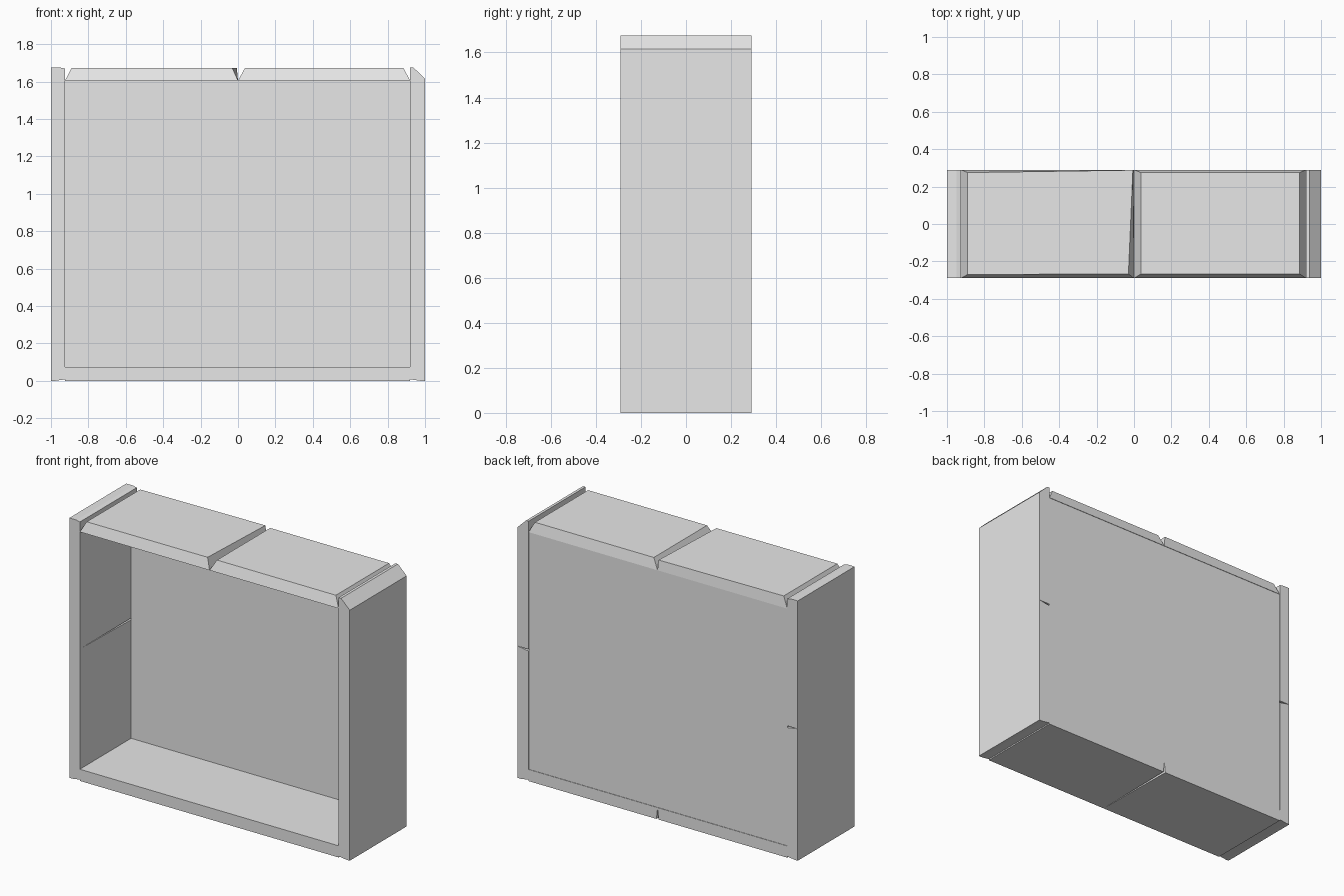
import bpy
import bmesh

if "Cube" in bpy.data.objects:
    bpy.data.objects.remove(bpy.data.objects["Cube"], do_unlink=True)

# One plain grey for every board
grey = bpy.data.materials.new("plain grey")
grey.use_nodes = True
grey.diffuse_color = (0.8, 0.8, 0.8, 1)
grey.node_tree.nodes["Principled BSDF"].inputs["Base Color"].default_value = (0.8, 0.8, 0.8, 1)

D = 0.29             # half depth
LEFT, RIGHT = 0.92, -0.925   # inner faces of the side boards
FLOOR, CEIL, TOP = 0.075, 1.605, 1.675
SEAM = 0.85


def finish(name, bm):
    bmesh.ops.recalc_face_normals(bm, faces=bm.faces)
    mesh = bpy.data.meshes.new(name)
    bm.to_mesh(mesh)
    bm.free()
    mesh.materials.append(grey)
    obj = bpy.data.objects.new(name, mesh)
    bpy.context.collection.objects.link(obj)
    return obj


def loft(name, a, b):
    """Solid between two outlines with matching corners."""
    bm = bmesh.new()
    va = [bm.verts.new(p) for p in a]
    vb = [bm.verts.new(p) for p in b]
    bm.faces.new(va)
    bm.faces.new(list(reversed(vb)))
    n = len(va)
    for i in range(n):
        j = (i + 1) % n
        bm.faces.new((va[i], vb[i], vb[j], va[j]))
    return finish(name, bm)


def rect(x0, x1, y0, y1, z):
    return [(x0, y0, z), (x1, y0, z), (x1, y1, z), (x0, y1, z)]


def upright(name, front, back):
    """Board lofted from a front xz outline to a back xz outline."""
    return loft(name, [(x, -D, z) for x, z in front], [(x, D, z) for x, z in back])


# Side boards, each in two lengths with a fine seam opening at the back
for side, inner, outer in (("left", LEFT, 1.0), ("right", RIGHT, -1.0)):
    mid = inner * 0.3 + outer * 0.7
    low = [(inner, 0.008), (mid, 0), (outer, 0)]
    upright(side + "_lower_board",
            low + [(outer, SEAM), (inner, SEAM)],
            low + [(outer, SEAM), (inner, SEAM - 0.012)])
    if side == "left":
        cap = [(outer, 1.615), (0.938, TOP), (inner, TOP)]
    else:
        cap = [(outer, TOP), (-0.95, TOP), (inner, TOP - 0.006)]
    outline = [(inner, SEAM), (outer, SEAM)] + cap
    upright(side + "_upper_board", outline, outline)

# Bottom boards meeting at a small notch at the back
for side, end in (("left", LEFT), ("right", RIGHT)):
    s = 1 if end > 0 else -1
    upright(side + "_bottom_board",
            [(0, 0), (end, 0), (end, FLOOR), (0, FLOOR)],
            [(s * 0.008, 0), (end, 0), (end, FLOOR), (0, FLOOR)])

# Back panel set between the boards
loft("back_panel", rect(RIGHT, LEFT, 0.232, 0.287, FLOOR),
     rect(RIGHT, LEFT, 0.232, 0.287, CEIL))

# Top boards with sloped edges, the right one slightly skewed
loft("left_top_board", rect(0, LEFT, -D, D, CEIL),
     rect(0.037, 0.885, -0.267, 0.275, TOP - 0.003))
loft("right_top_board", rect(RIGHT, 0, -D, D, CEIL),
     [(-0.89, -0.27, TOP - 0.003), (-0.03, -0.267, TOP - 0.003),
      (-0.006, 0.288, TOP - 0.003), (-0.89, 0.275, TOP - 0.003)])
